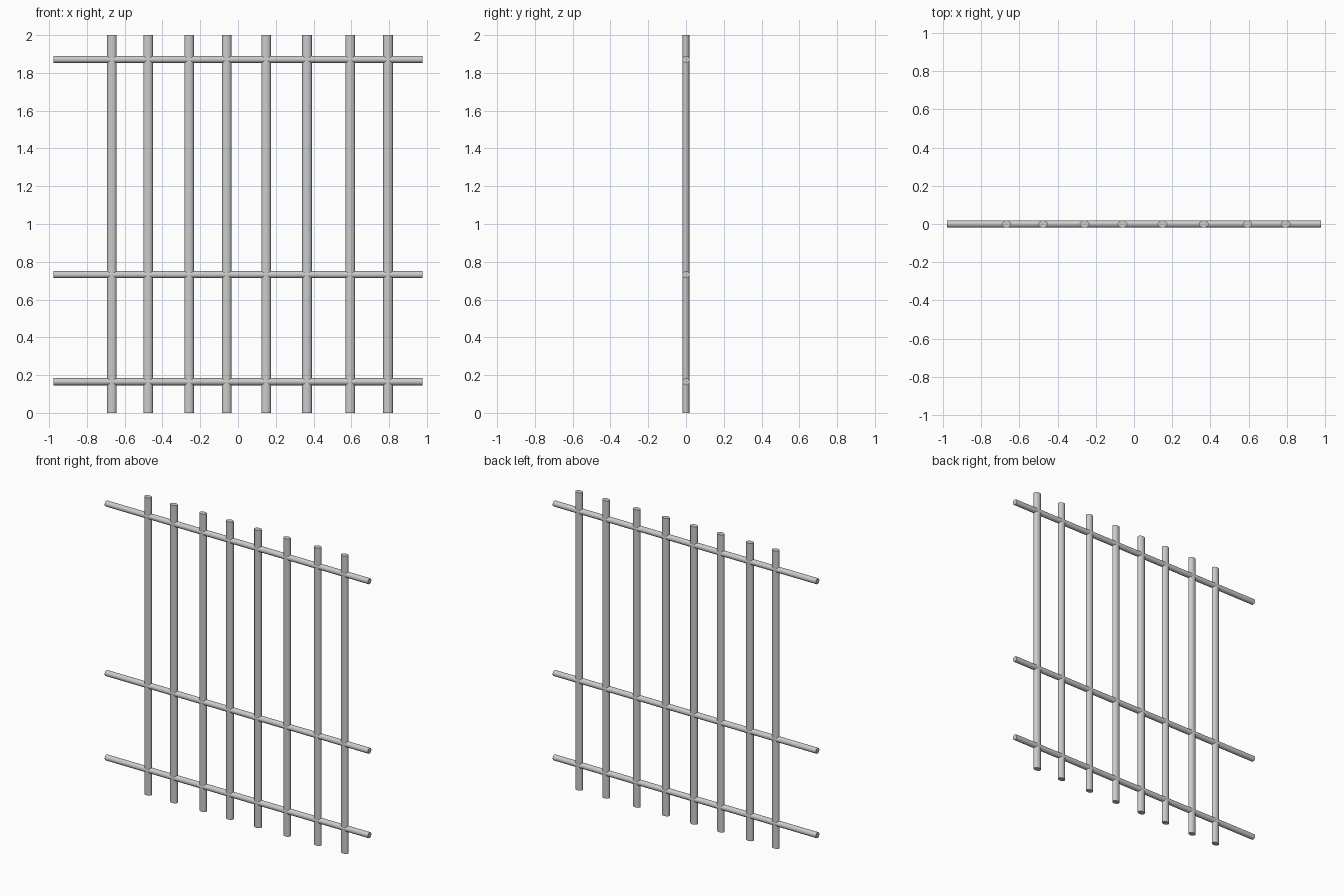
import bpy
from math import radians, pi

if "Cube" in bpy.data.objects:
    bpy.data.objects.remove(bpy.data.objects["Cube"])

SIDES = 16


def bar(name, length, location, scale, rotation=(0, 0, 0)):
    bpy.ops.mesh.primitive_cylinder_add(vertices=SIDES, radius=1, depth=length,
                                        location=location, rotation=rotation)
    ob = bpy.context.object
    ob.name = name
    ob.scale = (scale[0], scale[1], 1)
    bpy.ops.object.transform_apply(location=False, rotation=True, scale=True)
    bpy.ops.object.shade_smooth_by_angle(angle=radians(40))
    return ob


# Upright bars: slightly flattened rods, unevenly spaced
for i, x in enumerate((-0.668, -0.476, -0.259, -0.06, 0.149, 0.365, 0.594, 0.794)):
    bar(f"upright_bar_{i + 1}", 2.0, (x, 0, 1.0), (0.0255, 0.0185))

# Round cross rails running through the uprights
for name, z in (("lower_rail", 0.165), ("middle_rail", 0.732), ("upper_rail", 1.871)):
    bar(name, 1.956, (0, 0, z), (0.019, 0.019), (0, pi / 2, 0))
